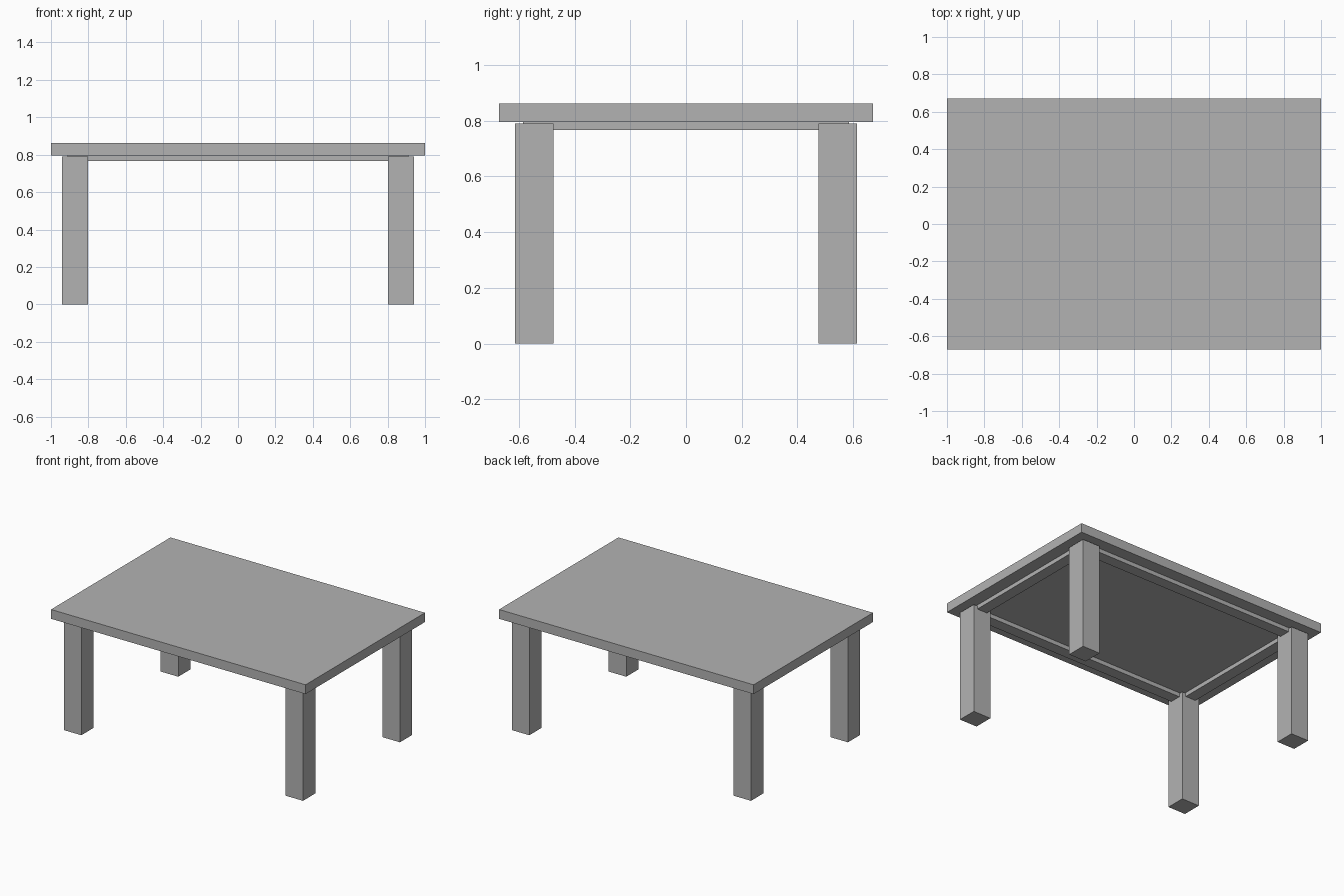
import bpy
from mathutils import Matrix, Vector
import bmesh

cube = bpy.data.objects.get("Cube")
if cube:
    bpy.data.objects.remove(cube, do_unlink=True)

# One plain grey finish for the whole table
grey = bpy.data.materials.new("plain_grey")
grey.use_nodes = True
color = (0.45, 0.45, 0.45, 1)
grey.diffuse_color = color
grey.node_tree.nodes["Principled BSDF"].inputs["Base Color"].default_value = color


def box(name, center, size):
    """Add a box with its origin at its centre."""
    mesh = bpy.data.meshes.new(name)
    bm = bmesh.new()
    bmesh.ops.create_cube(bm, size=1, matrix=Matrix.Diagonal(Vector((*size, 1))))
    bm.to_mesh(mesh)
    bm.free()
    mesh.materials.append(grey)
    obj = bpy.data.objects.new(name, mesh)
    obj.location = center
    bpy.context.collection.objects.link(obj)
    return obj


LEG_X, LEG_Y = 0.871, 0.544      # leg centres
LEG_W, LEG_H = 0.138, 0.79
RAIL_T = 0.08
RAIL_BOTTOM, TOP_BOTTOM, TOP = 0.767, 0.796, 0.862

# Table top
box("table_top", (0, 0, (TOP_BOTTOM + TOP) / 2), (2, 1.34, TOP - TOP_BOTTOM))

# Four square legs
for side_x, x in (("left", 1), ("right", -1)):
    for side_y, y in (("front", -1), ("back", 1)):
        box(f"{side_y}_{side_x}_leg", (x * LEG_X, y * LEG_Y, LEG_H / 2),
            (LEG_W, LEG_W, LEG_H))

# Rails running between the leg centres, forming a frame under the top
rail_z = (RAIL_BOTTOM + TOP_BOTTOM) / 2
rail_h = TOP_BOTTOM - RAIL_BOTTOM
for side, s in (("front", -1), ("back", 1)):
    box(f"{side}_rail", (0, s * LEG_Y, rail_z),
        (2 * LEG_X + RAIL_T, RAIL_T, rail_h))
for side, s in (("right", -1), ("left", 1)):
    box(f"{side}_rail", (s * LEG_X, 0, rail_z),
        (RAIL_T, 2 * LEG_Y - RAIL_T, rail_h))
